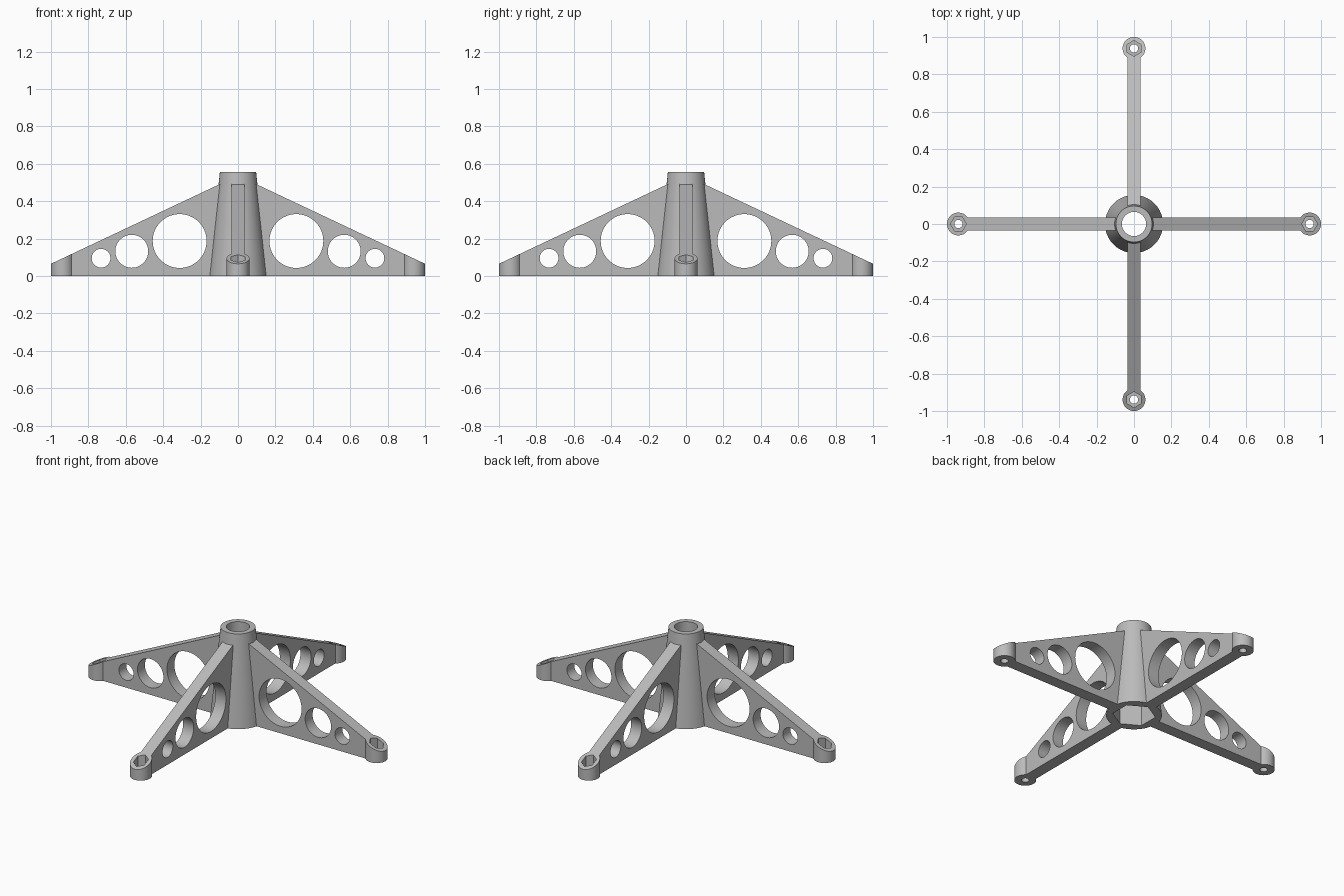
import bpy, bmesh, math
from mathutils import Matrix

if "Cube" in bpy.data.objects:
    bpy.data.objects.remove(bpy.data.objects["Cube"])

grey = bpy.data.materials.new("grey_plastic")
grey.diffuse_color = (0.5, 0.5, 0.5, 1)
grey.use_nodes = True
grey.node_tree.nodes["Principled BSDF"].inputs["Base Color"].default_value = grey.diffuse_color


def add_object(name, bm):
    bmesh.ops.recalc_face_normals(bm, faces=bm.faces)
    mesh = bpy.data.meshes.new(name)
    bm.to_mesh(mesh)
    bm.free()
    mesh.materials.append(grey)
    ob = bpy.data.objects.new(name, mesh)
    bpy.context.collection.objects.link(ob)
    return ob


def cone(name, r1, r2, z0, z1, sides=64, x=0.0):
    """Vertical cylinder, cone or prism between two heights."""
    bm = bmesh.new()
    bmesh.ops.create_cone(bm, cap_ends=True, segments=sides, radius1=r1, radius2=r2, depth=z1 - z0,
                          matrix=Matrix.Translation((x, 0, (z0 + z1) / 2)))
    return add_object(name, bm)


def cross_hole(x, z, r):
    """Cylinder along y, used to pierce the rib."""
    bm = bmesh.new()
    bmesh.ops.create_cone(bm, cap_ends=True, segments=64, radius1=r, radius2=r, depth=0.4,
                          matrix=Matrix.Translation((x, 0, z)) @ Matrix.Rotation(math.pi / 2, 4, 'X'))
    return add_object("rib_hole_cutter", bm)


def slab(name, profile, half):
    """Extrude an xz profile to both sides of y = 0."""
    bm = bmesh.new()
    face = bm.faces.new([bm.verts.new((x, -half, z)) for x, z in profile])
    ext = bmesh.ops.extrude_face_region(bm, geom=[face])
    verts = [g for g in ext["geom"] if isinstance(g, bmesh.types.BMVert)]
    bmesh.ops.translate(bm, verts=verts, vec=(0, 2 * half, 0))
    return add_object(name, bm)


def boolean(ob, other, operation='DIFFERENCE'):
    """Apply a boolean and remove the tool object."""
    mod = ob.modifiers.new("cut", 'BOOLEAN')
    mod.operation, mod.solver, mod.object = operation, 'EXACT', other
    bpy.context.view_layer.update()
    ev = ob.evaluated_get(bpy.context.evaluated_depsgraph_get())
    mesh = bpy.data.meshes.new_from_object(ev)
    ob.modifiers.clear()
    ob.data = mesh
    bpy.data.objects.remove(other)


def smooth(ob):
    bpy.ops.object.select_all(action='DESELECT')
    ob.select_set(True)
    bpy.context.view_layer.objects.active = ob
    bpy.ops.object.shade_smooth_by_angle(angle=math.radians(30))


def slope(x):
    """Height of the sloping top edge of an arm."""
    return 0.49 - (x - 0.1) * 0.472


# Tapered hub with a round bore and a hexagonal pocket underneath
hub = cone("hub", 0.155, 0.097, 0, 0.556)
boolean(hub, cone("bore_cutter", 0.065, 0.065, -0.1, 0.7))
boolean(hub, cone("hub_pocket_cutter", 0.12, 0.12, -0.1, 0.15, 6))
smooth(hub)

# One arm: triangular rib joined to a round foot, trimmed along the slope
arm = slab("arm_1", [(0.13, 0), (0.94, 0), (0.94, 0.3), (0.09, 0.6)], 0.036)
boolean(arm, cone("foot", 0.061, 0.061, 0, 0.28, 48, 0.939), 'UNION')
boolean(arm, slab("slope_cutter", [(0, slope(0)), (1.2, slope(1.2)), (1.2, 1), (0, 1)], 0.2))

# Lightening holes in the rib
for x, z, r in [(0.312, 0.187, 0.144), (0.568, 0.132, 0.088), (0.732, 0.095, 0.05)]:
    boolean(arm, cross_hole(x, z, r))

# Hexagonal nut pocket and screw hole in the foot
pocket = cone("foot_pocket_cutter", 0.042, 0.042, 0.045, 0.4, 6, 0)
pocket.data.transform(Matrix.Translation((0.939, 0, 0)) @ Matrix.Rotation(math.pi / 6, 4, 'Z'))
boolean(arm, pocket)
boolean(arm, cone("screw_hole_cutter", 0.022, 0.022, -0.1, 0.2, 32, 0.939))
smooth(arm)

# Remaining three arms
for i in range(1, 4):
    copy = arm.copy()
    copy.name = f"arm_{i + 1}"
    copy.rotation_euler.z = i * math.pi / 2
    bpy.context.collection.objects.link(copy)
